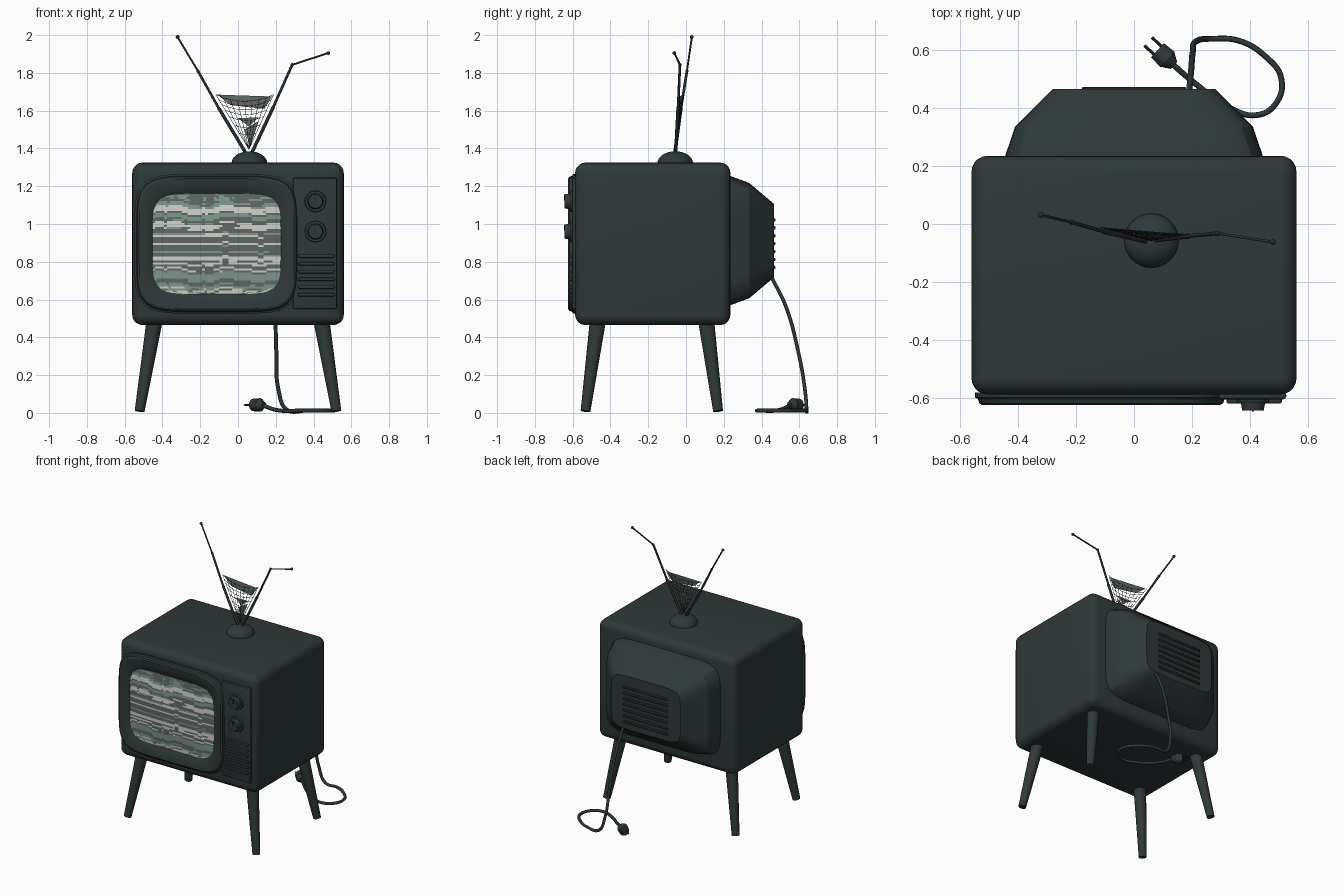
import bpy, bmesh, math, random
from mathutils import Vector

if "Cube" in bpy.data.objects:
    bpy.data.objects.remove(bpy.data.objects["Cube"])

random.seed(4)


def material(name, rgb):
    m = bpy.data.materials.new(name)
    m.diffuse_color = (*rgb, 1)
    m.use_nodes = True
    m.node_tree.nodes["Principled BSDF"].inputs["Base Color"].default_value = m.diffuse_color
    return m


CASE = material("dark_slate", (0.028, 0.040, 0.040))
METAL = material("dark_metal", (0.020, 0.026, 0.026))
WEB = material("web_grey", (0.11, 0.135, 0.13))
LIGHT = material("static_light", (0.64, 0.64, 0.60))
TEAL = material("static_teal", (0.21, 0.31, 0.275))
GREY = material("static_grey", (0.115, 0.14, 0.13))


def finish(name, bm, mats, angle=30):
    bmesh.ops.recalc_face_normals(bm, faces=bm.faces)
    me = bpy.data.meshes.new(name)
    bm.to_mesh(me)
    bm.free()
    ob = bpy.data.objects.new(name, me)
    bpy.context.collection.objects.link(ob)
    for m in mats:
        me.materials.append(m)
    bpy.ops.object.select_all(action='DESELECT')
    ob.select_set(True)
    bpy.context.view_layer.objects.active = ob
    bpy.ops.object.shade_smooth_by_angle(angle=math.radians(angle))
    return ob


def box(name, lo, hi, bevel=0.0, seg=3, mat=CASE):
    bm = bmesh.new()
    bmesh.ops.create_cube(bm, size=1)
    for v in bm.verts:
        v.co = [l + (c + 0.5) * (h - l) for l, h, c in zip(lo, hi, v.co)]
    if bevel:
        bmesh.ops.bevel(bm, geom=bm.edges[:], offset=bevel, segments=seg,
                        profile=0.5, affect='EDGES')
    return finish(name, bm, [mat], 40)


def cone(name, a, b, ra, rb, sides=20, mat=CASE):
    a, b = Vector(a), Vector(b)
    bm = bmesh.new()
    bmesh.ops.create_cone(bm, cap_ends=True, segments=sides, radius1=ra,
                          radius2=rb, depth=(b - a).length)
    rot = (b - a).to_track_quat('Z', 'Y')
    for v in bm.verts:
        v.co = rot @ v.co + (a + b) / 2
    return finish(name, bm, [mat], 40)


def ball(name, c, r, mat=METAL):
    bm = bmesh.new()
    bmesh.ops.create_uvsphere(bm, u_segments=12, v_segments=8, radius=r)
    bmesh.ops.translate(bm, verts=bm.verts, vec=c)
    return finish(name, bm, [mat], 60)


def wires(name, paths, r, mat, smooth=False):
    cu = bpy.data.curves.new(name, 'CURVE')
    cu.dimensions = '3D'
    cu.bevel_depth, cu.bevel_resolution, cu.use_fill_caps = r, 1, True
    for pts in paths:
        sp = cu.splines.new('BEZIER')
        sp.bezier_points.add(len(pts) - 1)
        sp.resolution_u = 8 if smooth else 1
        for bp, p in zip(sp.bezier_points, pts):
            bp.co = p
            bp.handle_left_type = bp.handle_right_type = 'AUTO' if smooth else 'VECTOR'
    cu.materials.append(mat)
    ob = bpy.data.objects.new(name, cu)
    bpy.context.collection.objects.link(ob)
    return ob


def loft(name, cx, cz, rings, n, caps, sides=64, mat=CASE):
    """Superellipse rings (half width, half height, y) bridged along y."""
    bm = bmesh.new()
    loops = []
    for hw, hh, y in rings:
        loop = []
        for i in range(sides):
            a = 2 * math.pi * i / sides
            c, s = math.cos(a), math.sin(a)
            k = (abs(c) ** n + abs(s) ** n) ** (-1 / n)
            loop.append(bm.verts.new((cx + hw * c * k, y, cz + hh * s * k)))
        loops.append(loop)
    for p, q in zip(loops, loops[1:]):
        for i in range(sides):
            j = (i + 1) % sides
            bm.faces.new((p[i], p[j], q[j], q[i]))
    if caps:
        bm.faces.new(loops[0])
        bm.faces.new(loops[-1])
    return finish(name, bm, [mat], 25)


# Cabinet and tapered tube housing behind it
box("cabinet", (-0.56, -0.587, 0.465), (0.56, 0.235, 1.325), 0.055, 5)
loft("back_housing", 0, 0.912, [(0.445, 0.342, 0.22), (0.443, 0.341, 0.238),
     (0.41, 0.305, 0.335), (0.28, 0.195, 0.465)], 7, True)
for i in range(7):
    z = 0.77 + i * 0.042
    box("back_vent", (-0.18, 0.46, z - 0.009), (0.18, 0.473, z + 0.009), 0.004, 1)

# Screen surround: stepped rim sloping in to the picture
SX, SZ = -0.113, 0.895
loft("screen_surround", SX, SZ, [(0.435, 0.37, -0.58), (0.435, 0.37, -0.598),
     (0.425, 0.36, -0.603), (0.42, 0.355, -0.618), (0.41, 0.345, -0.624),
     (0.385, 0.32, -0.622), (0.352, 0.28, -0.612), (0.335, 0.262, -0.600)], 5.5, False)

# Convex picture with bands of static, one letter per scan row
ROWS = "GGTGGTTLLLGTTGGLLLGGTLGGGLGGGTGGLLGLGGLGTTTTGGTTLGL"
COLS, HW, HH = 44, 0.342, 0.268
bm = bmesh.new()
grid = []
for r in range(len(ROWS) + 1):
    t = max(-0.999, min(0.999, 1 - 2 * r / len(ROWS)))
    w = (1 - abs(t) ** 6) ** (1 / 6)
    line = []
    for c in range(COLS + 1):
        u = (2 * c / COLS - 1) * w
        y = -0.603 - 0.014 * (1 - u * u) * (1 - t * t)
        line.append(bm.verts.new((SX + HW * u, y, SZ + HH * t)))
    grid.append(line)
glitch = [[0] * COLS for _ in ROWS]
for _ in range(45):
    r0, c0, shift = random.randrange(len(ROWS)), random.randrange(COLS), random.choice((-2, 1, 2))
    for c in range(c0, min(COLS, c0 + random.randint(4, 14))):
        glitch[r0][c] = shift
for r in range(len(ROWS)):
    for c in range(COLS):
        f = bm.faces.new((grid[r][c], grid[r][c + 1], grid[r + 1][c + 1], grid[r + 1][c]))
        calm = 0.4 if 18 < r < 36 else 1.0
        k = r + round(calm * (1.0 * math.sin(c * 0.3) + 0.5 * math.sin(c * 0.8 + 1))) + glitch[r][c]
        f.material_index = "LTG".index(ROWS[max(0, min(len(ROWS) - 1, k))])
finish("screen", bm, [LIGHT, TEAL, GREY])

# Control panel with knobs and speaker slats
box("control_panel", (0.29, -0.604, 0.55), (0.525, -0.58, 1.245), 0.01, 2)
for z in (1.12, 0.96):
    cone("knob_plate", (0.41, -0.60, z), (0.41, -0.615, z), 0.058, 0.054, 32)
    cone("knob", (0.41, -0.61, z), (0.41, -0.643, z), 0.043, 0.037, 28)
    box("knob_pointer", (0.406, -0.647, z + 0.005), (0.414, -0.63, z + 0.036), mat=METAL)
for i in range(6):
    z = 0.625 + i * 0.041
    box("speaker_slat", (0.318, -0.618, z - 0.009), (0.51, -0.60, z + 0.009), 0.006, 2)

# Splayed tapered legs
for sx in (-1, 1):
    for name, y0, y1 in (("front_leg", -0.465, -0.532), ("back_leg", 0.105, 0.170)):
        cone(name, (sx * 0.44, y0, 0.50), (sx * 0.521, y1, 0.009), 0.043, 0.026)

# Antenna dome
bm = bmesh.new()
bmesh.ops.create_uvsphere(bm, u_segments=32, v_segments=16, radius=1)
for v in bm.verts:
    v.co = (0.06 + 0.094 * v.co.x, -0.057 + 0.094 * v.co.y, 1.323 + 0.062 * v.co.z)
finish("antenna_base", bm, [CASE], 60)

# Telescopic rods, the right one bent over
L0, L1, L2, L3 = [Vector(p) for p in ((0.045, -0.06, 1.37), (-0.10, -0.027, 1.61),
                                      (-0.212, 0.005, 1.81), (-0.32, 0.031, 1.99))]
R0, R1, R2, R3 = [Vector(p) for p in ((0.07, -0.055, 1.37), (0.185, -0.042, 1.615),
                                      (0.287, -0.032, 1.843), (0.478, -0.062, 1.905))]
for a, b, r in ((L0, L1, 0.009), (L1, L2, 0.007), (L2, L3, 0.005),
                (R0, R1, 0.009), (R1, R2, 0.007), (R2, R3, 0.005)):
    cone("antenna_rod", a, b, r, r, 10, METAL)
for p, r in ((L1, 0.010), (L2, 0.009), (L3, 0.010), (R1, 0.010), (R2, 0.009), (R3, 0.010)):
    ball("antenna_joint", p, r)


# Cobweb strung between the rods
def web_pt(x, z):
    return (x, -0.057 + (z - 1.39) * 0.11 - 0.08 * (x - 0.05), z)


def strand(u, v):
    sag = 0.035 * v * 4 * u * (1 - u)
    return web_pt(0.058 + v * (-0.175 + 0.305 * u), 1.395 + 0.29 * v - sag)


US = [i / 8 for i in range(9)]
radials = [[strand(u, 0), strand(u, 1)] for u in US]
crosses = [[strand(u, v) for u in US] for v in (0.3, 0.45, 0.6, 0.72, 0.82, 0.9, 1.0)]
wires("cobweb_strands", radials + crosses, 0.0013, METAL)
bm = bmesh.new()
for patch in (((-0.11, 1.685), (0.03, 1.68), (0.18, 1.675), (0.14, 1.61), (0.04, 1.62), (-0.04, 1.63)),
              ((0.0, 1.56), (0.11, 1.565), (0.058, 1.515)),
              ((0.035, 1.50), (0.108, 1.545), (0.065, 1.41))):
    bm.faces.new([bm.verts.new(web_pt(x, z)) for x, z in patch])
finish("cobweb_patches", bm, [WEB])

# Power cord falling to the floor and looping round to the plug
wires("power_cord", [[(0.19, 0.455, 0.715), (0.197, 0.53, 0.56), (0.203, 0.595, 0.32),
      (0.215, 0.63, 0.12), (0.26, 0.638, 0.016), (0.36, 0.632, 0.012), (0.45, 0.58, 0.012),
      (0.508, 0.50, 0.012), (0.485, 0.41, 0.012), (0.42, 0.375, 0.012), (0.33, 0.40, 0.012),
      (0.21, 0.485, 0.014), (0.13, 0.553, 0.040)]], 0.0105, CASE, True)
d = Vector((-0.73, 0.68, 0)).normalized()
side = Vector((d.y, -d.x, 0))
tail = Vector((0.138, 0.546, 0.042))
cone("plug_neck", tail, tail + d * 0.03, 0.016, 0.034)
cone("plug_body", tail + d * 0.03, tail + d * 0.078, 0.036, 0.033)
for s in (-1, 1):
    p = tail + d * 0.07 + side * 0.019 * s
    cone("plug_prong", p, p + d * 0.052, 0.006, 0.005, 8, METAL)
